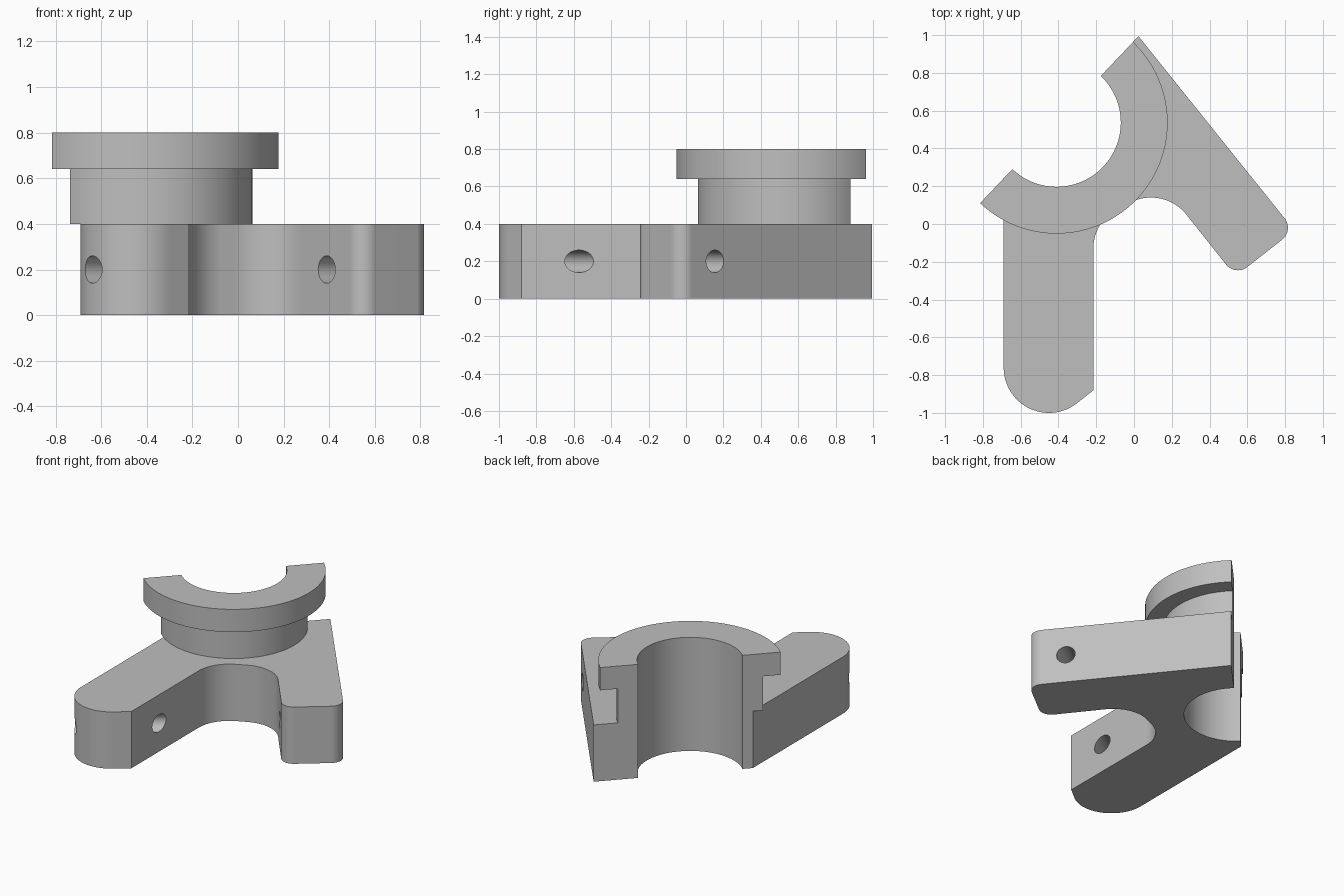
import bpy
import bmesh
from math import sin, cos, radians
from mathutils import Vector

old = bpy.data.objects.get("Cube")
if old:
    bpy.data.objects.remove(old)

# Shared dimensions
CX, CY = -0.41, 0.537      # bore centre
CUT = 46.5                 # angle of the split plane through the bore
LEAN = 38.5                # angle of the cross hole and the slanted arm's end
BORE, NECK, FLANGE = 0.34, 0.473, 0.588
BASE_Z, NECK_Z, TOP_Z = 0.4, 0.64, 0.8

grey = bpy.data.materials.new("plain grey")
grey.use_nodes = True
colour = (0.52, 0.52, 0.52, 1)
grey.diffuse_color = colour
grey.node_tree.nodes["Principled BSDF"].inputs["Base Color"].default_value = colour


def arc(x, y, r, start, end, steps=24):
    angles = [radians(start + (end - start) * i / steps) for i in range(steps + 1)]
    return [(x + r * cos(a), y + r * sin(a)) for a in angles]


def on_cut(distance):
    return (CX + distance * cos(radians(CUT)), CY + distance * sin(radians(CUT)))


def make_object(name, bm):
    bmesh.ops.recalc_face_normals(bm, faces=bm.faces)
    mesh = bpy.data.meshes.new(name)
    bm.to_mesh(mesh)
    bm.free()
    obj = bpy.data.objects.new(name, mesh)
    bpy.context.collection.objects.link(obj)
    mesh.materials.append(grey)
    return obj


def activate(obj):
    bpy.ops.object.select_all(action="DESELECT")
    obj.select_set(True)
    bpy.context.view_layer.objects.active = obj


def finish(obj):
    activate(obj)
    bpy.ops.object.shade_smooth_by_angle(angle=radians(30))
    weighted = obj.modifiers.new("flat sides", "WEIGHTED_NORMAL")
    weighted.keep_sharp = True


# Two-armed base: one outline, extruded upward
outline = [on_cut(0.63)]
outline += arc(CX, CY, BORE, CUT, CUT - 180, 64)
outline.append(on_cut(-0.28 / cos(radians(CUT))))
outline += arc(-0.45, -0.76, 0.24, 180, 270 + LEAN, 40)     # straight arm tip
outline.append((-0.215, -0.88))
outline += arc(0.025, -0.13, 0.24, 180, 115)                # inner crotch
outline += arc(0.09, -0.10, 0.24, 115, LEAN)
outline += arc(0.55, -0.165, 0.08, 180 + LEAN, 270 + LEAN, 16)   # slanted arm tip
outline += arc(0.735, -0.02, 0.08, LEAN - 90, LEAN, 16)

bm = bmesh.new()
face = bm.faces.new([bm.verts.new((x, y, 0)) for x, y in outline])
raised = bmesh.ops.extrude_face_region(bm, geom=[face])["geom"]
bmesh.ops.translate(bm, vec=(0, 0, BASE_Z),
                    verts=[v for v in raised if isinstance(v, bmesh.types.BMVert)])
base = make_object("two_arm_base", bm)

# Cross hole drilled straight through both arms
axis = Vector((cos(radians(LEAN)), sin(radians(LEAN)), 0))
bpy.ops.mesh.primitive_cylinder_add(vertices=48, radius=0.06, depth=3,
                                    location=(0.39, -0.09, 0.2))
drill = bpy.context.object
drill.name = "hole_cutter"
drill.hide_render = True
drill.rotation_mode = "QUATERNION"
drill.rotation_quaternion = axis.to_track_quat("Z", "Y")
drill.data.materials.append(grey)
activate(base)
cut = base.modifiers.new("cross hole", "BOOLEAN")
cut.operation = "DIFFERENCE"
cut.solver = "EXACT"
cut.object = drill
bpy.ops.object.modifier_apply(modifier=cut.name)
bpy.data.objects.remove(drill)
finish(base)

# Half collar: stepped section swept half a turn round the bore
section = [(BORE, BASE_Z), (NECK, BASE_Z), (NECK, NECK_Z),
           (FLANGE, NECK_Z), (FLANGE, TOP_Z), (BORE, TOP_Z)]
steps = 64
bm = bmesh.new()
rings = []
for i in range(steps + 1):
    a = radians(CUT - 180 * i / steps)
    rings.append([bm.verts.new((CX + r * cos(a), CY + r * sin(a), z)) for r, z in section])
for near, far in zip(rings, rings[1:]):
    for j in range(len(section)):
        k = (j + 1) % len(section)
        bm.faces.new((near[j], near[k], far[k], far[j]))
for end in (rings[0], rings[-1]):
    bm.faces.new(end)
finish(make_object("flanged_half_collar", bm))
